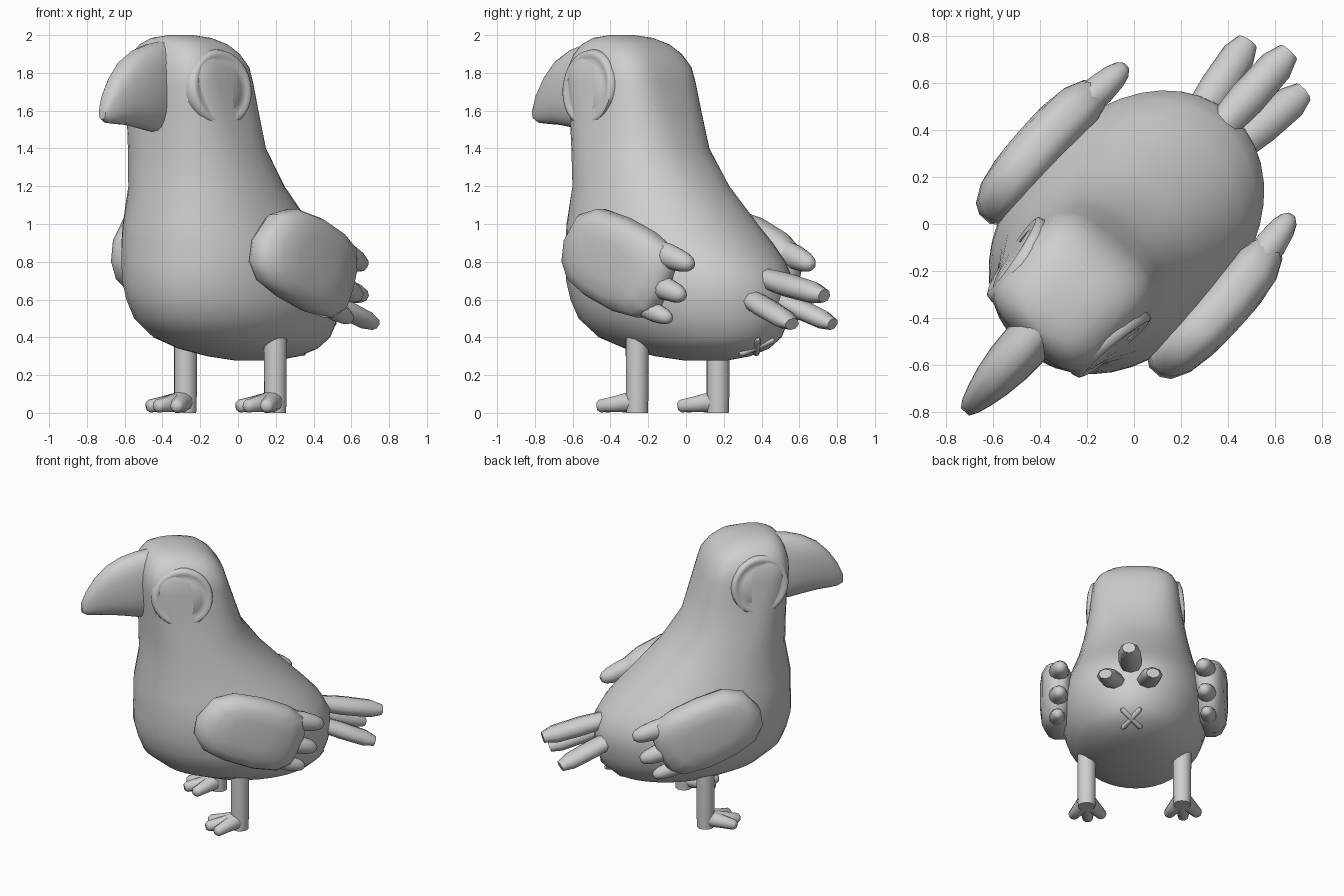
import bpy, bmesh, math
from mathutils import Matrix, Vector

if "Cube" in bpy.data.objects:
    bpy.data.objects.remove(bpy.data.objects["Cube"])

# The bird is modelled facing -y, then turned about the vertical axis
TURN = Matrix.Rotation(math.radians(-42), 4, 'Z')

grey = bpy.data.materials.new("plain_grey")
grey.use_nodes = True
grey.diffuse_color = (0.62, 0.62, 0.62, 1)
grey.node_tree.nodes["Principled BSDF"].inputs["Base Color"].default_value = grey.diffuse_color


def loft(name, rings, angle=50):
    """Skin a list of equal-length point rings and cap both ends."""
    bm = bmesh.new()
    rows = [[bm.verts.new(TURN @ Vector(p)) for p in ring] for ring in rings]
    n = len(rows[0])
    for a, b in zip(rows, rows[1:]):
        for i in range(n):
            j = (i + 1) % n
            bm.faces.new((a[i], a[j], b[j], b[i]))
    bm.faces.new(rows[0][::-1])
    bm.faces.new(rows[-1])
    bmesh.ops.recalc_face_normals(bm, faces=bm.faces)
    mesh = bpy.data.meshes.new(name)
    bm.to_mesh(mesh)
    bm.free()
    mesh.materials.append(grey)
    obj = bpy.data.objects.new(name, mesh)
    bpy.context.collection.objects.link(obj)
    bpy.ops.object.select_all(action='DESELECT')
    obj.select_set(True)
    bpy.context.view_layer.objects.active = obj
    bpy.ops.object.shade_smooth_by_angle(angle=math.radians(angle))
    return obj


def oval(a, b, n=32, power=2.0):
    """Points of a (super)ellipse with half-widths a and b."""
    pts = []
    for i in range(n):
        t = 2 * math.pi * i / n
        c, s = math.cos(t), math.sin(t)
        pts.append((a * math.copysign(abs(c) ** (2 / power), c),
                    b * math.copysign(abs(s) ** (2 / power), s)))
    return pts


def limb(name, start, end, profile, n=12, flat=1.0):
    """Round bar between two points; profile holds (fraction, radius)."""
    start, end = Vector(start), Vector(end)
    d = (end - start).normalized()
    side = d.cross(Vector((0, 0, 1)))
    side = side.normalized() if side.length > 0.01 else Vector((1, 0, 0))
    up = side.cross(d)
    return loft(name, [[start.lerp(end, f) + side * u + up * v
                        for u, v in oval(r, r * flat, n)] for f, r in profile], 65)


# Body and head: height, centre y, half-width, half-depth, squareness
BODY = [(0.278, 0.14, 0.10, 0.13, 2), (0.30, 0.12, 0.21, 0.28, 2), (0.34, 0.08, 0.31, 0.43, 2),
        (0.40, 0.03, 0.39, 0.55, 2), (0.50, -0.015, 0.455, 0.63, 2), (0.60, -0.03, 0.485, 0.655, 2.05),
        (0.70, -0.045, 0.49, 0.665, 2.1), (0.80, -0.075, 0.49, 0.635, 2.1), (0.90, -0.12, 0.47, 0.585, 2.15),
        (1.0, -0.17, 0.44, 0.535, 2.15), (1.2, -0.25, 0.39, 0.42, 2.15), (1.4, -0.325, 0.35, 0.345, 2.35),
        (1.6, -0.36, 0.315, 0.312, 2.9), (1.75, -0.39, 0.30, 0.292, 3.4), (1.83, -0.40, 0.29, 0.278, 3.4),
        (1.90, -0.415, 0.262, 0.245, 3.1), (1.95, -0.43, 0.22, 0.205, 2.8),
        (1.985, -0.45, 0.155, 0.145, 2.4), (2.0, -0.455, 0.07, 0.06, 2)]
loft("body", [[(u, yc + v, z) for u, v in oval(a, b, 40, p)] for z, yc, a, b, p in BODY], 80)

# Hooked beak: y, top, bottom, half-width
BEAK = [(-0.60, 1.97, 1.49, 0.10), (-0.70, 1.955, 1.49, 0.105), (-0.80, 1.925, 1.51, 0.10),
        (-0.90, 1.87, 1.525, 0.085), (-0.98, 1.79, 1.53, 0.065), (-1.04, 1.70, 1.535, 0.045),
        (-1.075, 1.62, 1.555, 0.024)]
loft("beak", [[(u, y, (top + bot) / 2 + v) for u, v in oval(w, (top - bot) / 2, 24, 2.4)]
              for y, top, bot, w in BEAK])

# Wing pad outline in (y, z)
WING = [(-.41, .80), (-.39, .92), (-.28, 1.05), (-.14, 1.08), (.05, 1.03), (.22, .955),
        (.33, .875), (.34, .75), (.30, .64), (.24, .54), (.14, .505), (-.03, .54),
        (-.23, .62), (-.36, .70)]
MID = Vector((-0.05, 0.83))
# Scale of the pad outline, distance from its mid plane
PUFF = [(0.4, 0.108), (0.72, 0.098), (0.93, 0.068), (1.0, 0.03)]
# Wing feathers: name, root (y, z), tip (y, z), thickness
FEATHERS = [("upper", (0.05, 0.915), (0.475, 0.78), 0.058),
            ("middle", (0.05, 0.745), (0.425, 0.615), 0.055),
            ("lower", (0.02, 0.605), (0.34, 0.495), 0.046)]


def wing_point(side, y, z, offset=0.0):
    return (side * (0.52 - 0.2 * y * y + offset), y, z)


# Eye profile: radius, outward distance
EYE = [(0.19, 0.15), (0.205, 0.262), (0.198, 0.290), (0.18, 0.298), (0.165, 0.292),
       (0.132, 0.290), (0.128, 0.293), (0.02, 0.293)]

for side, tag in ((1, "left"), (-1, "right")):
    # Wing pad with three feather tips
    steps = PUFF + [(s, -o) for s, o in reversed(PUFF)]
    loft(tag + "_wing", [[wing_point(side, *(MID + (Vector(p) - MID) * s), o) for p in WING]
                         for s, o in steps], 80)
    for name, root, tip, r in FEATHERS:
        limb(f"{tag}_{name}_wing_feather", wing_point(side, *root), wing_point(side, *tip),
             [(0, r), (0.65, r * 1.15), (0.85, r * 0.95), (0.95, r * 0.7), (1, r * 0.35)], 12)

    # Round eye with a raised rim
    loft(tag + "_eye", [[(side * (x - 0.1 * v + 0.15 * u), -0.446 + u, 1.72 + v)
                         for u, v in oval(r, r)] for r, x in EYE], 60)

    # Leg and three-toed foot
    hip = side * 0.32
    limb(tag + "_leg", (hip, -0.06, 0), (hip, -0.06, 0.44), [(0, 0.058), (0.2, 0.061), (1, 0.062)])
    for toe, dx, tip in (("inner", -0.105, -0.25), ("middle", 0, -0.295), ("outer", 0.105, -0.25)):
        limb(f"{tag}_{toe}_toe", (hip, -0.08, 0.06), (hip + side * dx, tip, 0.034),
             [(0, 0.06), (0.5, 0.046), (0.92, 0.036), (1, 0.022)], 10, 0.97)

    # Lower tail feather
    limb(tag + "_tail_feather", (side * 0.09, 0.45, 0.645), (side * 0.16, 0.9, 0.47),
         [(0, 0.066), (0.5, 0.078), (0.85, 0.072), (1, 0.046)], 8, 0.72)

    # One bar of the small cross under the tail
    centre, slope = Vector((0, 0.505, 0.35)), Vector((0, 0.064, 0.04))
    reach = Vector((side * 0.065, 0, 0)) + slope
    limb(tag + "_cross_bar", centre - reach, centre + reach,
         [(0, 0.01), (0.08, 0.018), (0.92, 0.018), (1, 0.01)], 8)

# Upper tail feather
limb("middle_tail_feather", (0, 0.45, 0.735), (0, 0.985, 0.62),
     [(0, 0.06), (0.5, 0.08), (0.85, 0.074), (1, 0.046)], 8, 0.8)
